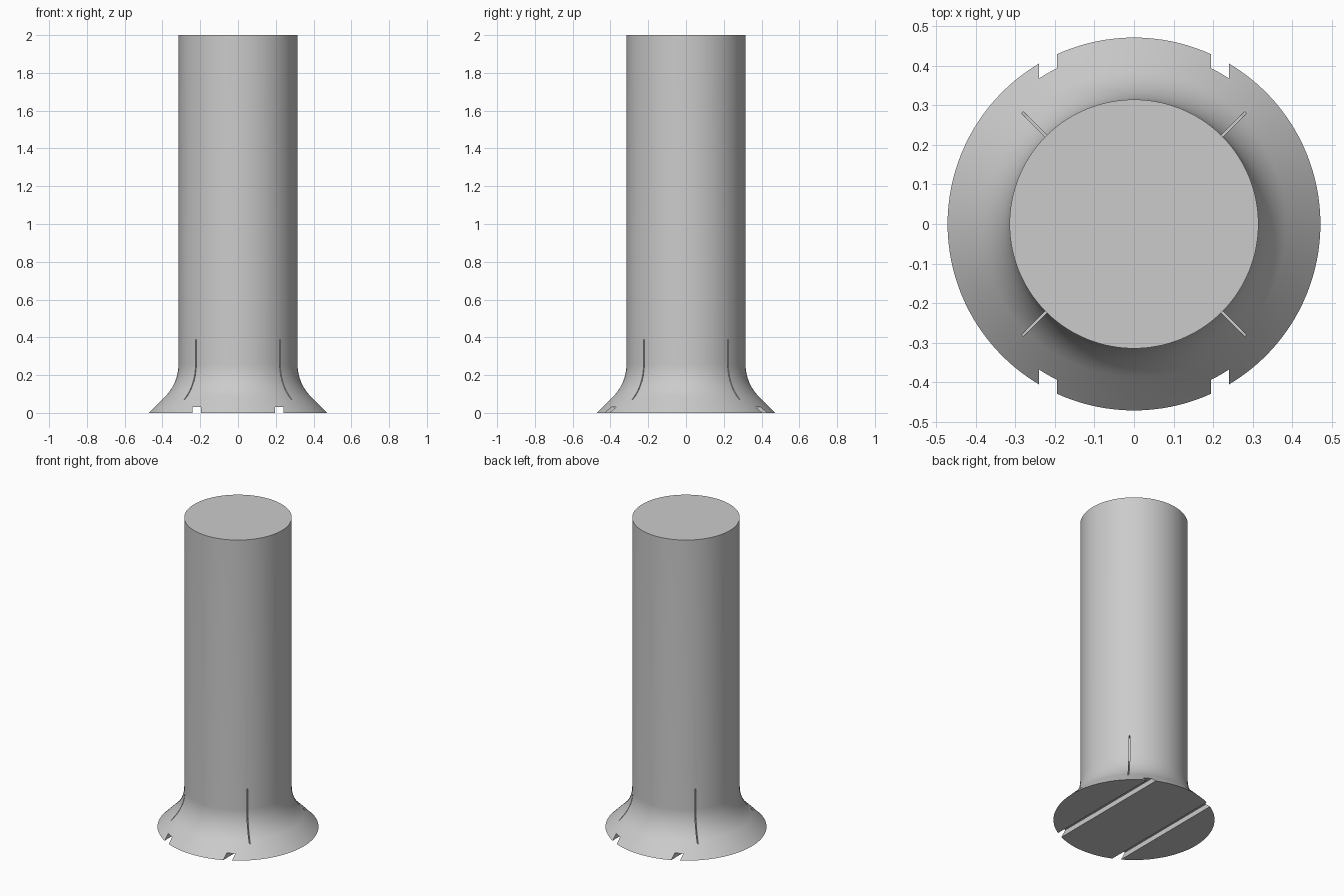
import bpy, math
from math import radians, sin, cos, tan

cube = bpy.data.objects.get("Cube")
if cube:
    bpy.data.objects.remove(cube, do_unlink=True)

grey = bpy.data.materials.new("plain grey")
grey.use_nodes = True
grey.diffuse_color = (0.6, 0.6, 0.6, 1)
grey.node_tree.nodes["Principled BSDF"].inputs["Base Color"].default_value = (0.6, 0.6, 0.6, 1)

SHAFT_R, FOOT_R, HEIGHT, FILLET = 0.315, 0.472, 2.0, 0.245
SIDES = 128


def revolve(name, profile):
    """Closed solid of revolution with flat caps at both ends."""
    verts = [(r * cos(2 * math.pi * i / SIDES), r * sin(2 * math.pi * i / SIDES), z)
             for r, z in profile for i in range(SIDES)]
    faces = []
    for k in range(len(profile) - 1):
        for i in range(SIDES):
            j = (i + 1) % SIDES
            faces.append((k * SIDES + i, k * SIDES + j, (k + 1) * SIDES + j, (k + 1) * SIDES + i))
    faces.append(tuple(reversed(range(SIDES))))
    faces.append(tuple(range((len(profile) - 1) * SIDES, len(profile) * SIDES)))
    mesh = bpy.data.meshes.new(name)
    mesh.from_pydata(verts, [], faces)
    mesh.materials.append(grey)
    obj = bpy.data.objects.new(name, mesh)
    bpy.context.collection.objects.link(obj)
    return obj


def cut_box(body, name, center, size, angle=0):
    """Subtract a box from the body."""
    bpy.ops.mesh.primitive_cube_add(size=1, location=center, rotation=(0, 0, angle))
    box = bpy.context.object
    box.name = name
    box.scale = size
    box.data.materials.append(grey)
    box.hide_render = True
    mod = body.modifiers.new(name, 'BOOLEAN')
    mod.operation, mod.solver, mod.object = 'DIFFERENCE', 'EXACT', box
    bpy.context.view_layer.objects.active = body
    bpy.ops.object.modifier_apply(modifier=mod.name)
    bpy.data.objects.remove(box, do_unlink=True)


# Shaft with a fillet running into a 45 degree flared foot
arc_top = FOOT_R - SHAFT_R + FILLET * tan(radians(22.5))
steps = 12
arc = [(SHAFT_R + FILLET * (1 - cos(a)), arc_top - FILLET * sin(a))
       for a in (radians(45 * (1 - k / steps)) for k in range(steps + 1))]
post = revolve("flared_post", [(FOOT_R, 0)] + arc + [(SHAFT_R, HEIGHT)])

# Two grooves across the underside
for side in (-1, 1):
    cut_box(post, "underside_groove", (side * 0.218, 0, 0), (0.046, 1.2, 0.064))

# Four thin upright slits on the diagonals
for k in range(4):
    a = radians(45 + 90 * k)
    cut_box(post, "slit", (0.37 * cos(a), 0.37 * sin(a), 0.23), (0.16, 0.006, 0.316), a)

# Smooth walls, sharp rims
bpy.ops.object.select_all(action='DESELECT')
post.select_set(True)
bpy.context.view_layer.objects.active = post
bpy.ops.object.shade_smooth_by_angle(angle=radians(30))
